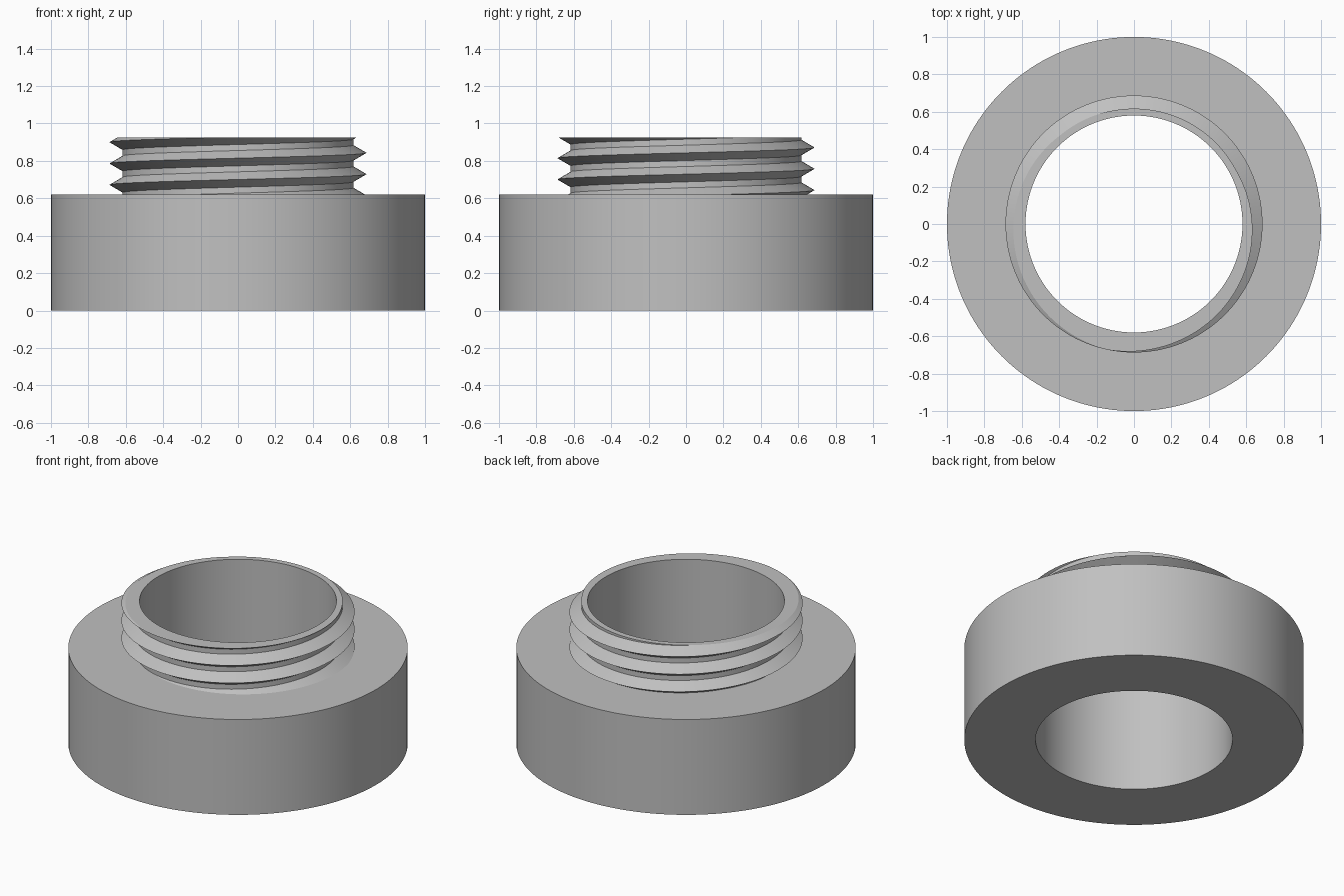
import bpy, bmesh, math

if "Cube" in bpy.data.objects:
    bpy.data.objects.remove(bpy.data.objects["Cube"])

SEG = 160
R_OUT, R_BORE = 1.0, 0.58
Z_BODY, Z_TOP = 0.62, 0.925
R_ROOT, R_CREST = 0.617, 0.687
PITCH, FLANK = 0.114, 0.041
Z_CREST = 0.843          # height of a crest on the +x side


def thread_radius(z, phase):
    # sharp-crested thread with a narrow flat root
    d = (z - phase) % PITCH
    d = min(d, PITCH - d)
    return R_CREST - (R_CREST - R_ROOT) * min(1.0, d / FLANK)


def column(a):
    # cross-section of collar, thread and bore at one angle
    phase = Z_CREST + PITCH * a / math.tau
    pts = [(R_BORE, 0), (R_OUT, 0), (R_OUT, Z_BODY)]
    for k in range(-5, 4):
        for off in (-FLANK, 0, FLANK):
            z = min(Z_TOP, max(Z_BODY, phase + k * PITCH + off))
            pts.append((thread_radius(z, phase), z))
    pts.append((R_BORE, Z_TOP))
    return pts


bm = bmesh.new()
cols = []
for i in range(SEG + 1):
    a = math.tau * i / SEG
    cols.append([bm.verts.new((r * math.cos(a), r * math.sin(a), z))
                 for r, z in column(a)])
n = len(cols[0])
for c, d in zip(cols, cols[1:]):
    for j in range(n):
        k = (j + 1) % n
        bm.faces.new((c[j], d[j], d[k], c[k]))

# merge the seam and the thread rows clipped by the end planes
bmesh.ops.remove_doubles(bm, verts=bm.verts, dist=1e-5)
bmesh.ops.dissolve_degenerate(bm, dist=1e-6, edges=bm.edges)
bmesh.ops.recalc_face_normals(bm, faces=bm.faces)

mesh = bpy.data.meshes.new("threaded_collar")
bm.to_mesh(mesh)
bm.free()
obj = bpy.data.objects.new("threaded_collar", mesh)
bpy.context.collection.objects.link(obj)

# plain grey
mat = bpy.data.materials.new("light grey")
mat.diffuse_color = (0.53, 0.53, 0.53, 1)
mat.use_nodes = True
mat.node_tree.nodes["Principled BSDF"].inputs["Base Color"].default_value = mat.diffuse_color
mesh.materials.append(mat)

bpy.context.view_layer.objects.active = obj
obj.select_set(True)
bpy.ops.object.shade_smooth_by_angle(angle=math.radians(25))
